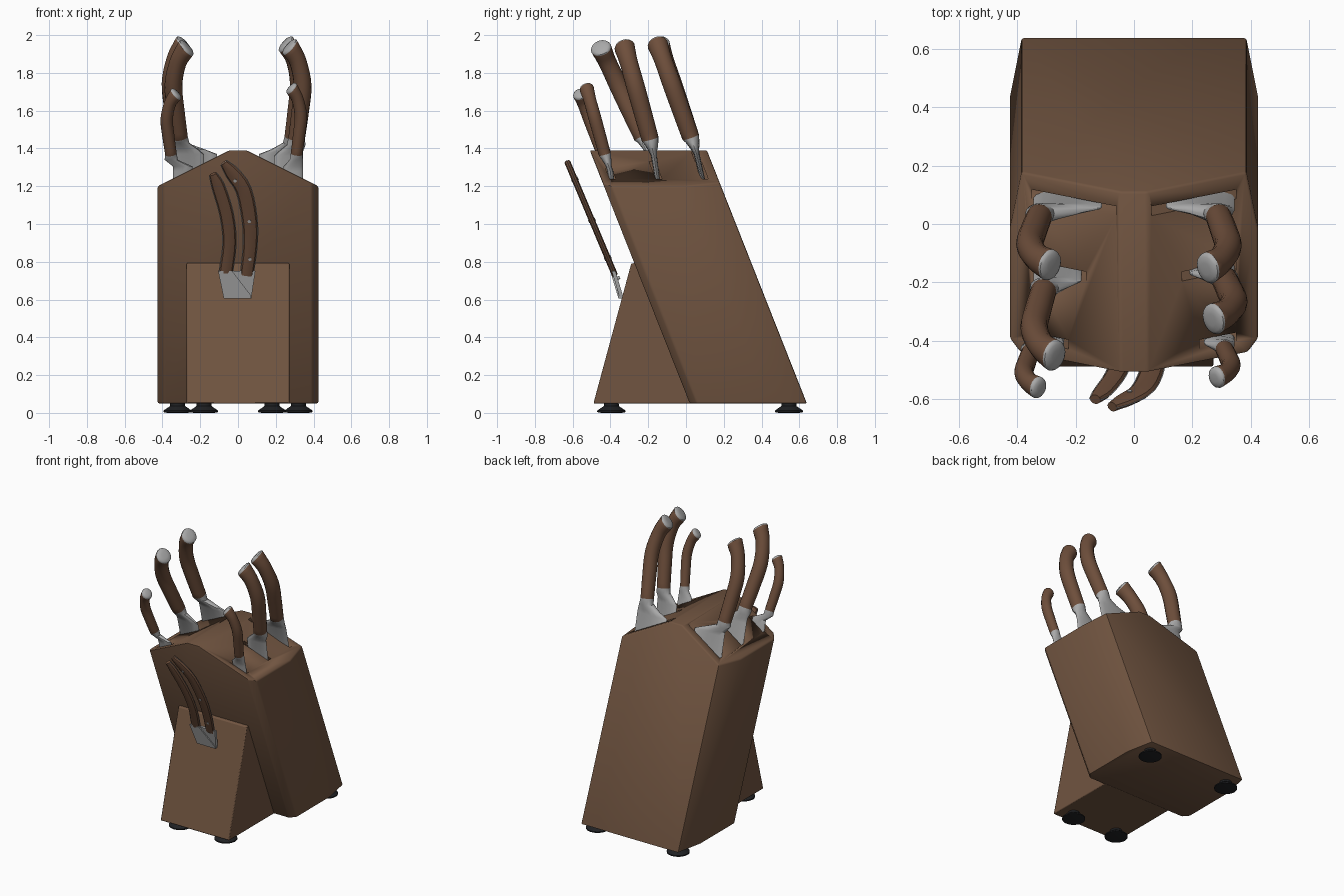
import bpy, bmesh
from math import sin, cos, pi
from mathutils import Vector as V

cube = bpy.data.objects.get("Cube")
if cube:
    bpy.data.objects.remove(cube)


def material(name, rgb, rough, metal=0.0):
    m = bpy.data.materials.new(name)
    m.use_nodes = True
    m.diffuse_color = (*rgb, 1)
    node = next(n for n in m.node_tree.nodes if n.type == 'BSDF_PRINCIPLED')
    node.inputs["Base Color"].default_value = (*rgb, 1)
    node.inputs["Roughness"].default_value = rough
    return m


WOOD = material("block wood", (0.165, 0.09, 0.052), 0.6)
GRIP = material("handle wood", (0.155, 0.077, 0.044), 0.5)
STEEL = material("steel", (0.40, 0.40, 0.40), 0.4)
RUBBER = material("black rubber", (0.014, 0.015, 0.017), 0.8)


def finish(name, bm, mats, angle=0.6):
    bmesh.ops.recalc_face_normals(bm, faces=bm.faces)
    me = bpy.data.meshes.new(name)
    bm.to_mesh(me)
    bm.free()
    for m in mats:
        me.materials.append(m)
    me.shade_smooth()
    me.set_sharp_from_angle(angle=angle)
    ob = bpy.data.objects.new(name, me)
    bpy.context.scene.collection.objects.link(ob)
    return ob


def loft(name, rings, mats, slots=None):
    """Skin closed rings; slots gives a material index per span."""
    bm = bmesh.new()
    rows = [[bm.verts.new(p) for p in r] for r in rings]
    n = len(rows[0])
    for i, (a, b) in enumerate(zip(rows, rows[1:])):
        for j in range(n):
            k = (j + 1) % n
            f = bm.faces.new((a[j], a[k], b[k], b[j]))
            f.material_index = slots[i] if slots else 0
    bm.faces.new(rows[0]).material_index = slots[0] if slots else 0
    bm.faces.new(rows[-1]).material_index = slots[-1] if slots else 0
    return finish(name, bm, mats)


def oval(c, u, v, ru, rv, n=16):
    return [c + u * ru * cos(2 * pi * i / n) + v * rv * sin(2 * pi * i / n) for i in range(n)]


def smooth_path(pts, steps=4):
    """Catmull-Rom resampling of tuples of any size."""
    p = [V(q) for q in pts]
    p = [2 * p[0] - p[1]] + p + [2 * p[-1] - p[-2]]
    out = []
    for a, b, c, d in zip(p, p[1:], p[2:], p[3:]):
        for i in range(steps):
            t = i / steps
            out.append(0.5 * (2 * b + (c - a) * t + (2 * a - 5 * b + 4 * c - d) * t * t
                              + (3 * b - a - 3 * c + d) * t ** 3))
    return out + [p[-2]]


def tangent(p, i):
    return (p[min(i + 1, len(p) - 1)] - p[max(i - 1, 0)]).normalized()


# Leaning block: sheared prism with a gabled top
LEAN = 0.395
BASE = 0.05
half = [(0.39, 0.02), (0.425, 0.06), (0.425, 0.44), (0.385, 0.64)]
outline = half + [(-x, y) for x, y in reversed(half)]


def sheared(x, y, z, z0=BASE):
    return V((x, y - LEAN * (z - z0), z))


bm = bmesh.new()
low, high = [[bm.verts.new(sheared(x, y, z)) for x, y in outline] for z in (BASE, 1.39)]
bm.faces.new(low)
bm.faces.new(high)
for i in range(len(outline)):
    k = (i + 1) % len(outline)
    bm.faces.new((low[i], low[k], high[k], high[i]))
for s in (1, -1):
    cut = bmesh.ops.bisect_plane(bm, geom=bm.verts[:] + bm.edges[:] + bm.faces[:],
                                 plane_co=(s * 0.045, 0, 1.39), plane_no=(s * 0.19, 0, 0.38),
                                 clear_outer=True)
    bmesh.ops.contextual_create(bm, geom=[e for e in cut["geom_cut"]
                                          if isinstance(e, bmesh.types.BMEdge)])
bmesh.ops.recalc_face_normals(bm, faces=bm.faces)
bmesh.ops.bevel(bm, geom=[e for e in bm.edges if e.calc_face_angle(0) > 0.35],
                offset=0.008, segments=2, profile=0.5, affect='EDGES')
block = finish("block", bm, [WOOD])

# Knife slots cut into the sloping top
ROWS = {"back": (0.105, 0.06), "middle": (-0.14, 0.165), "front": (-0.385, 0.225)}
for row, (y, inner) in ROWS.items():
    for s in (1, -1):
        rings = [[sheared(s * x, y + d, z, 1.23) for x, d in
                  ((inner, -0.016), (0.35, -0.016), (0.35, 0.016), (inner, 0.016))]
                 for z in (1.12, 1.5)]
        cutter = loft("slot_cutter", rings, [WOOD])
        cutter.hide_render = True
        mod = block.modifiers.new("slot", 'BOOLEAN')
        mod.operation, mod.solver, mod.object = 'DIFFERENCE', 'EXACT', cutter
        bpy.context.view_layer.objects.active = block
        bpy.ops.object.modifier_apply(modifier="slot")
        bpy.data.objects.remove(cutter)

# Wedge-shaped front support
wedge = [(-0.49, BASE), (0.03, BASE), (-0.265, 0.795), (-0.29, 0.79)]
support = loft("front_support", [[V((x, y, z)) for y, z in wedge] for x in (-0.272, 0.272)], [WOOD])
bev = support.modifiers.new("soft_edges", 'BEVEL')
bev.width, bev.segments = 0.006, 2

# Rubber feet
for label, y, x in (("front", -0.395, 0.18), ("back", 0.545, 0.32)):
    for side, s in (("left", 1), ("right", -1)):
        rings = [oval(V((s * x, y, z)), V((1, 0, 0)), V((0, 1, 0)), r, r, 24)
                 for r, z in ((0.055, 0), (0.075, 0.004), (0.075, 0.012), (0.04, 0.036), (0.038, 0.055))]
        loft(f"{label}_{side}_foot", rings, [RUBBER])


# Knives: steel blade root, curved grip, steel end cap
def knife(name, s, row, blade_in, joint, tip, x, size):
    X, Y = V((1, 0, 0)), V((0, 1, 0))
    y0 = ROWS[row][0]
    zj = joint[1]
    rings = []
    for z, inner, hy in ((1.16, blade_in, 0.012), (zj - 0.09, blade_in, 0.016),
                         (zj - 0.065, blade_in * 0.5 + 0.12, 0.022 * size),
                         (zj - 0.03, x - 0.052 * size, 0.036 * size)):
        outer = 0.345 if z < zj - 0.05 else x + 0.048 * size
        f = max(0, (z - 1.23) / (zj - 1.23))
        c = V((s * (inner + outer) / 2, y0 + (joint[0] - y0) * f, z))
        rings.append(oval(c, X, Y, (outer - inner) / 2, hy))
    slots = [1] * len(rings)
    # grip path bulges outward, then curls inward at the end
    ctrl = []
    for f, dx, r in ((0, 0, 0.044), (0.28, 0.018, 0.046), (0.58, 0.032, 0.047),
                     (0.84, 0.008, 0.046), (1, -0.034, 0.053)):
        ctrl.append((s * (x + dx * size), joint[0] + (tip[0] - joint[0]) * f,
                     zj + (tip[1] - zj) * f, r * size))
    path = smooth_path(ctrl)
    mid = [V(p[:3]) for p in path]
    end = V((-s * 0.72, -0.25, 0.65)).normalized()
    for i, p in enumerate(path):
        w = (i / (len(path) - 1)) ** 5
        t = (tangent(mid, i) * (1 - w) + end * w).normalized()
        u = (X - t * X.dot(t)).normalized()
        rings.append(oval(mid[i], u, t.cross(u), p[3], p[3] * 1.04))
        slots.append(0)
    slots.pop()
    for lift, scale in ((0.007, 0.97), (0.013, 0.8), (0.016, 0.4)):
        rings.append(oval(mid[-1] + end * lift, u, t.cross(u), p[3] * scale, p[3] * scale))
        slots.append(1)
    loft(name, rings, [GRIP, STEEL], slots)


knife("back_left_knife", 1, "back", 0.11, (0.025, 1.46), (-0.15, 1.95), 0.29, 1)
knife("back_right_knife", -1, "back", 0.11, (0.025, 1.46), (-0.14, 1.95), 0.325, 1)
knife("middle_left_knife", 1, "middle", 0.19, (-0.19, 1.45), (-0.325, 1.935), 0.31, 1)
knife("middle_right_knife", -1, "middle", 0.18, (-0.23, 1.46), (-0.45, 1.93), 0.31, 1)
knife("front_left_knife", 1, "front", 0.24, (-0.43, 1.37), (-0.525, 1.715), 0.31, 0.7)
knife("front_right_knife", -1, "front", 0.24, (-0.44, 1.37), (-0.56, 1.685), 0.355, 0.7)

# Scissors resting against the support
N = V((0, -1, -0.42)).normalized()


def on_scissors(x, z):
    return V((x, -0.385 - 0.42 * (z - 0.75), z))


def scissor_handle(name, pts):
    path = smooth_path(pts, 3)
    mid = [on_scissors(p[0], p[1]) for p in path]
    for part, grow, thick, mat in (("grip", 0, 0.017, GRIP), ("liner", 0.003, 0.003, STEEL)):
        rings = []
        for i, p in enumerate(path):
            u = tangent(mid, i).cross(N)
            rings.append(oval(mid[i], u, N, p[2] + grow, thick, 10))
        loft(f"{name}_{part}", rings, [mat])


scissor_handle("right_scissor", [(-0.133, 1.265, 0.02), (-0.105, 1.2, 0.034), (-0.06, 1.05, 0.036),
                                 (-0.045, 0.9, 0.035), (-0.065, 0.74, 0.036)])
scissor_handle("left_scissor", [(-0.075, 1.325, 0.02), (-0.03, 1.27, 0.038), (0.03, 1.18, 0.041),
                                (0.062, 1.02, 0.04), (0.064, 0.88, 0.037), (0.046, 0.73, 0.034)])

# Blade roots of the scissors, one lapped over the other
for name, lift, shape in (
        ("scissor_blade_under", 0.0, [(-0.105, 0.75), (0.092, 0.75), (0.07, 0.605), (-0.075, 0.605)]),
        ("scissor_blade_over", 0.008, [(-0.105, 0.75), (-0.03, 0.75), (0.07, 0.62), (0.07, 0.605), (-0.075, 0.605)])):
    loft(name, [[V((x, -0.385 - 0.3 * (z - 0.75) - d, z)) for x, z in shape]
                for d in (-0.012, 0.008 + lift)], [STEEL])

# Rivets
for i, (x, z) in enumerate([(-0.015, 1.235), (0.06, 1.02), (0.063, 0.82), (-0.05, 0.71)]):
    c, X = on_scissors(x, z), V((1, 0, 0))
    loft(f"scissor_rivet_{i + 1}", [oval(c + N * d, X, N.cross(X), 0.009, 0.009, 12)
                                    for d in (-0.019, 0.019)], [STEEL])
